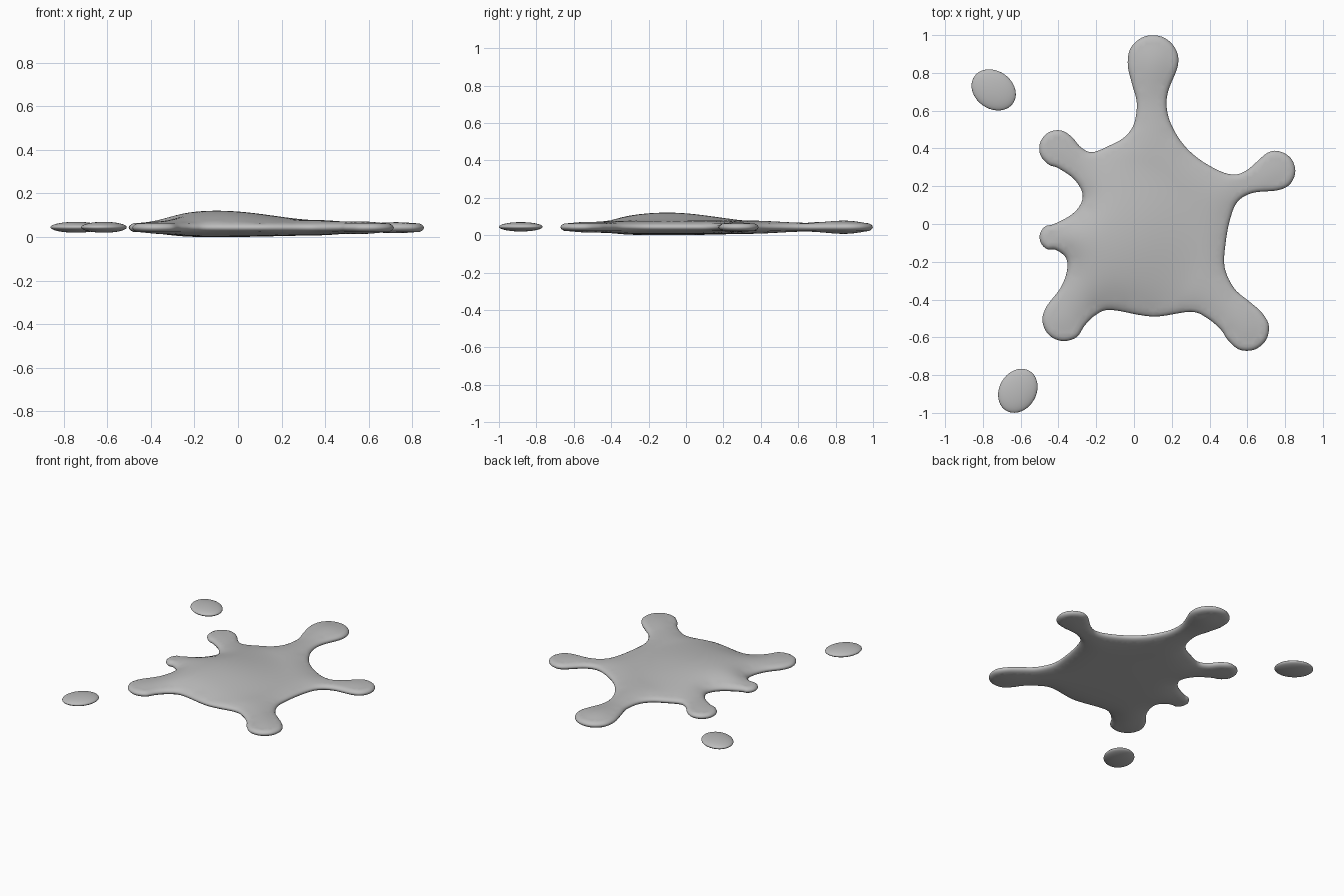
import bpy
import bmesh
import math
from mathutils import Vector, geometry, kdtree

cube = bpy.data.objects.get("Cube")
if cube:
    bpy.data.objects.remove(cube, do_unlink=True)

grey = bpy.data.materials.new("light grey")
grey.use_nodes = True
grey.diffuse_color = (0.5, 0.5, 0.5, 1)
grey.node_tree.nodes["Principled BSDF"].inputs["Base Color"].default_value = (0.5, 0.5, 0.5, 1)

MID, HALF, ROUND = 0.043, 0.036, 0.13     # rim height, half thickness, rim width
BACK_HEAD, DOME = Vector((0.1, 0.865)), Vector((-0.1, -0.1))

# Each arm, clockwise: head centre, head radius, direction, then the bay leading to the next arm
ARMS = [
    (BACK_HEAD, 0.135, 90,
     [(.18, .7), (.175, .6), (.21, .5), (.28, .4), (.38, .32), (.5, .265), (.59, .28)]),
    (Vector((0.75, 0.282)), 0.104, 15,
     [(.63, .165), (.55, .12), (.51, .03), (.485, -.1), (.48, -.23), (.53, -.34), (.61, -.41)]),
    (Vector((0.598, -0.555)), 0.117, -50,
     [(.46, -.56), (.39, -.5), (.3, -.465), (.1, -.49), (-.12, -.455), (-.2, -.48)]),
    (Vector((-0.37, -0.505)), 0.115, -115,
     [(-.39, -.34), (-.355, -.25), (-.36, -.18)]),
    (Vector((-0.43, -0.07)), 0.07, 185,
     [(-.33, .05), (-.28, .11), (-.275, .17), (-.32, .24), (-.4, .295)]),
    (Vector((-0.405, 0.4)), 0.097, 140,
     [(-.28, .405), (-.22, .38), (-.13, .415), (-.05, .46), (0, .53), (.015, .64), (-.01, .74)]),
]


def finish(bm, name):
    bmesh.ops.recalc_face_normals(bm, faces=bm.faces)
    for face in bm.faces:
        face.smooth = True
    mesh = bpy.data.meshes.new(name)
    bm.to_mesh(mesh)
    bm.free()
    mesh.materials.append(grey)
    obj = bpy.data.objects.new(name, mesh)
    bpy.context.collection.objects.link(obj)
    return obj


def smooth_loop(points, steps):
    """Closed Catmull-Rom curve through the points."""
    loop, n = [], len(points)
    for i in range(n):
        a, b, c, d = (points[(i + k) % n] for k in (-1, 0, 1, 2))
        for s in range(steps):
            t = s / steps
            loop.append(0.5 * (2 * b + (c - a) * t + (2 * a - 5 * b + 4 * c - d) * t ** 2
                               + (3 * b - a - 3 * c + d) * t ** 3))
    return loop


def bump(p, centre, radius):
    return max(0, 1 - ((p - centre).length / radius) ** 2) ** 2


# Outline of the splat
control = []
for centre, radius, direction, bay in ARMS:
    for turn in range(100, -101, -40):
        a = math.radians(direction + turn)
        control.append(centre + radius * Vector((math.cos(a), math.sin(a))))
    control += [Vector(p) for p in bay]
outline = smooth_loop(control, 6)
count = len(outline)
inward = []
for i in range(count):
    along = (outline[(i + 1) % count] - outline[i - 1]).normalized()
    inward.append(Vector((along.y, -along.x)))

tree = kdtree.KDTree(count)
for i, p in enumerate(outline):
    tree.insert(p.to_3d(), i)
tree.balance()

# Fill points: rings close to the rim, then a staggered grid
points = list(outline)
for inset in (0.003, 0.01, 0.021):
    points += [p + n * inset for p, n in zip(outline, inward)]
STEP = 0.022
for row in range(-50, 60):
    for col in range(-50, 51):
        p = Vector(((col + row % 2 / 2) * STEP, row * STEP * 0.87))
        near, i, dist = tree.find(p.to_3d())
        if dist > 0.032 and (p - outline[i]).dot(inward[i]) > 0:
            points.append(p)
verts, _, faces, *_ = geometry.delaunay_2d_cdt(points, [], [list(range(count))], 1, 1e-6)

# Rounded thickness from distance to the rim, relaxed in the interior
dist = [tree.find(p.to_3d())[2] for p in verts]
full = [1 - (1 - min(1, d / ROUND)) ** 2 for d in dist]
links = [set() for _ in verts]
for face in faces:
    for v in face:
        links[v].update(w for w in face if w != v)
for _ in range(14):
    full = [sum(full[w] for w in links[v]) / len(links[v]) if dist[v] > 0.03 and links[v]
            else full[v] for v in range(len(verts))]

# Splat: domed top and flatter underside sharing the rim
bm = bmesh.new()
top, bottom = [], []
for p, d, u in zip(verts, dist, full):
    dome, head = bump(p, DOME, 0.46), bump(p, BACK_HEAD, 0.2)
    h = HALF * math.sqrt(max(u, 0))
    top.append(bm.verts.new((p.x, p.y, MID + h + u * (0.042 * dome + 0.006 * head))))
    if d < 1e-5:
        bottom.append(top[-1])
    else:
        bottom.append(bm.verts.new((p.x, p.y, MID - h - u * 0.007 * max(dome, head))))
for face in faces:
    bm.faces.new([top[v] for v in face])
    if any(top[v] is not bottom[v] for v in face):
        bm.faces.new([bottom[v] for v in reversed(face)])
bmesh.ops.delete(bm, geom=[v for v in bm.verts if not v.link_faces], context='VERTS')
finish(bm, "splat")

# Loose droplets
for name, x, y, length, width, angle in (
        ("front_droplet", -0.615, -0.883, 0.122, 0.098, 60),
        ("back_droplet", -0.743, 0.71, 0.125, 0.1, -35)):
    bm = bmesh.new()
    bmesh.ops.create_uvsphere(bm, u_segments=40, v_segments=20, radius=1)
    bmesh.ops.scale(bm, vec=(length, width, 0.025), verts=bm.verts)
    drop = finish(bm, name)
    drop.location = (x, y, 0.045)
    drop.rotation_euler.z = math.radians(angle)
